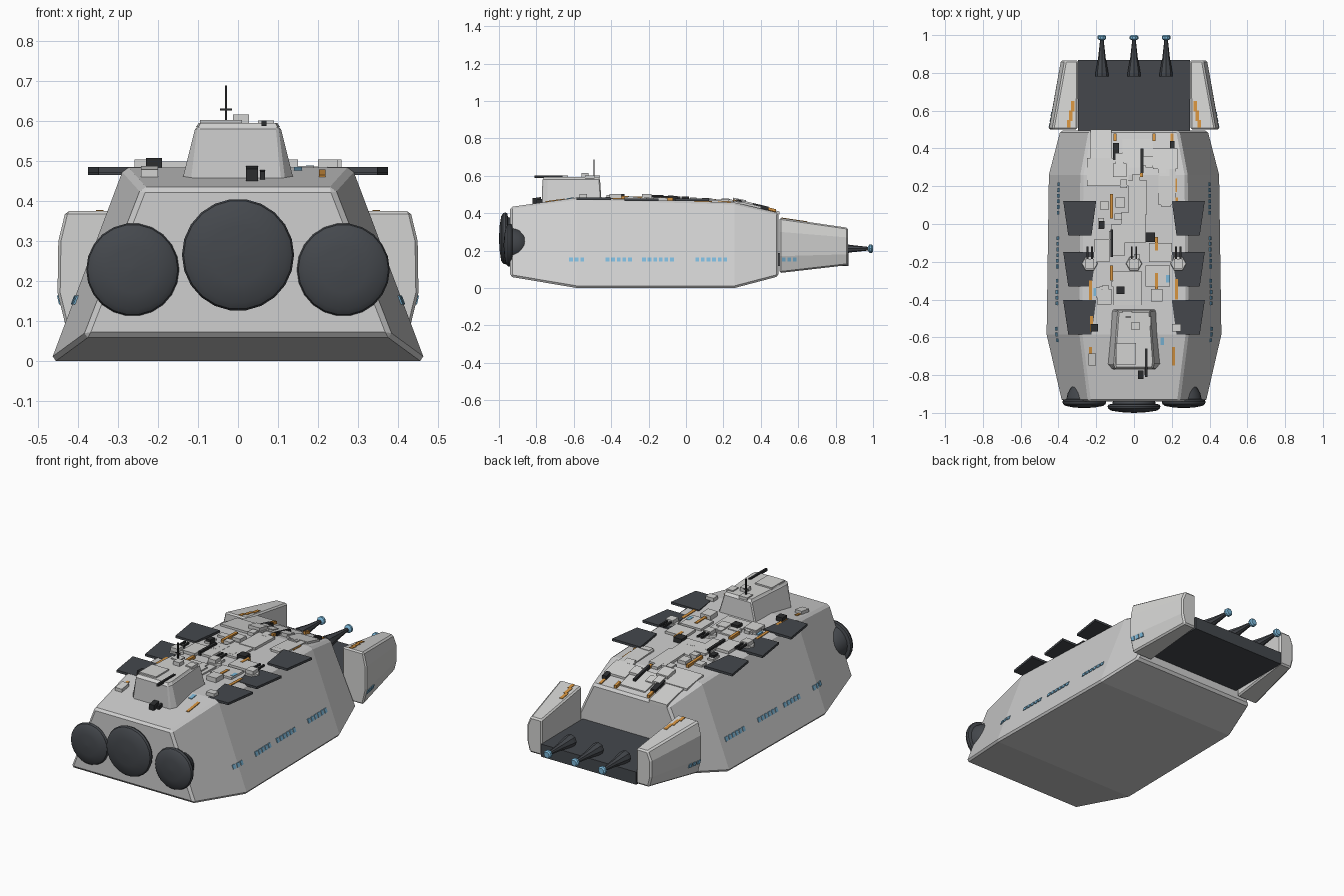
import bpy, bmesh, math, random
from mathutils import Vector, Matrix

random.seed(4)


def material(name, rgb):
    m = bpy.data.materials.new(name)
    m.diffuse_color = (*rgb, 1)
    return m


HULL = material("hull grey", (0.62, 0.62, 0.62))
PLATE = material("plate grey", (0.65, 0.65, 0.64))
DARK = material("dark slate", (0.058, 0.064, 0.073))
BLACK = material("near black", (0.025, 0.026, 0.028))
ORANGE = material("orange", (0.66, 0.29, 0.05))
BLUE = material("window blue", (0.2, 0.48, 0.7))


def finish(name, bm, mat, bevel=0, smooth=False):
    bmesh.ops.recalc_face_normals(bm, faces=bm.faces)
    me = bpy.data.meshes.new(name)
    bm.to_mesh(me)
    bm.free()
    me.materials.append(mat)
    ob = bpy.data.objects.new(name, me)
    bpy.context.collection.objects.link(ob)
    if bevel:
        b = ob.modifiers.new("edge", "BEVEL")
        b.width, b.segments, b.limit_method = bevel, 1, "ANGLE"
        b.angle_limit = math.radians(35)
    if smooth:
        bpy.context.view_layer.objects.active = ob
        ob.select_set(True)
        bpy.ops.object.shade_smooth_by_angle(angle=math.radians(35))
        ob.select_set(False)
    return ob


def loft(bm, rings):
    """Skin closed rings of equal length and cap both ends."""
    vs = [[bm.verts.new(p) for p in r] for r in rings]
    n = len(vs[0])
    for a, b in zip(vs, vs[1:]):
        for i in range(n):
            bm.faces.new((a[i], a[(i + 1) % n], b[(i + 1) % n], b[i]))
    bm.faces.new(vs[0])
    bm.faces.new(vs[-1])


def box(bm, x1, x2, y1, y2, z1, z2):
    loft(bm, [[(x1, y1, z), (x2, y1, z), (x2, y2, z), (x1, y2, z)] for z in (z1, z2)])


def lathe(bm, profile, x, z, n):
    """Turn (y, radius) points about a line along y."""
    loft(bm, [[(x + r * math.cos(2 * math.pi * i / n), y, z + r * math.sin(2 * math.pi * i / n))
               for i in range(n)] for y, r in profile])


# Hull stations: y, bottom z, bottom half width, top z, top half width
STATIONS = [(-0.94, 0.06, 0.385, 0.433, 0.24), (-0.585, 0.0, 0.467, 0.483, 0.285),
            (0.26, 0.0, 0.455, 0.457, 0.28), (0.495, 0.062, 0.395, 0.402, 0.235)]


def station(y):
    for a, b in zip(STATIONS, STATIONS[1:]):
        if y <= b[0] or b is STATIONS[-1]:
            t = (y - a[0]) / (b[0] - a[0])
            return [p + (q - p) * t for p, q in zip(a, b)]


def deck(y):
    return station(y)[3]


bm = bmesh.new()
loft(bm, [[(-w, y, zb), (w, y, zb), (v, y, zt), (-v, y, zt)] for y, zb, w, zt, v in STATIONS])
finish("hull", bm, HULL, bevel=0.012)

# Rear side pods
for s in (-1, 1):
    bm = bmesh.new()
    loft(bm, [[(s * x, y, z) for x, z in pts] for y, pts in (
        (0.5, [(0.3, 0.08), (0.43, 0.08), (0.452, 0.17), (0.45, 0.3), (0.432, 0.375), (0.3, 0.375)]),
        (0.865, [(0.295, 0.122), (0.372, 0.122), (0.387, 0.18), (0.387, 0.27), (0.365, 0.322), (0.295, 0.322)]))])
    finish("side_pod", bm, PLATE, bevel=0.008)

# Rear platform with three spikes
bm = bmesh.new()
box(bm, -0.297, 0.297, 0.48, 0.868, 0.117, 0.188)
finish("rear_platform", bm, DARK)
for x in (-0.17, 0, 0.17):
    bm = bmesh.new()
    lathe(bm, [(0.78, 0.034), (0.8, 0.034), (0.88, 0.02), (0.98, 0.009)], x, 0.21, 8)
    finish("spike", bm, DARK)
    bm = bmesh.new()
    lathe(bm, [(0.972, 0.01), (0.98, 0.023), (0.993, 0.023), (1.0, 0.016)], x, 0.21, 10)
    finish("spike_tip", bm, BLUE)

# Front engine bells
for x, z, r, y0 in ((0, 0.265, 0.14, -1.0), (-0.263, 0.228, 0.116, -0.975), (0.263, 0.228, 0.116, -0.975)):
    bm = bmesh.new()
    prof = [(0.0, 0.03), (0.004, 0.5), (0.012, 0.86), (0.022, 0.97), (0.034, 1.0), (0.044, 0.97),
            (0.048, 0.82), (0.08, 0.76), (0.11, 0.6), (0.13, 0.4), (0.143, 0.05)]
    lathe(bm, [(y0 + dy, r * k) for dy, k in prof], x, z, 22)
    finish("engine_bell", bm, DARK, smooth=True)

# Command tower
base = [(-0.115, -0.77), (0.115, -0.77), (0.142, -0.74), (0.125, -0.45), (-0.125, -0.45), (-0.142, -0.74)]
top = [(-0.1, -0.768), (0.1, -0.768), (0.106, -0.74), (0.085, -0.46), (-0.085, -0.46), (-0.106, -0.74)]
bm = bmesh.new()
loft(bm, [[(x, y, 0.44) for x, y in base], [(x, y, 0.585) for x, y in top]])
finish("command_tower", bm, HULL, bevel=0.006)
bm = bmesh.new()
loft(bm, [[(x * k, -0.6 + (y + 0.6) * k, z) for x, y in top] for z, k in ((0.584, 0.99), (0.594, 0.93))])
box(bm, -0.095, 0.01, -0.745, -0.63, 0.59, 0.602)
box(bm, -0.012, 0.028, -0.56, -0.52, 0.59, 0.615)
box(bm, 0.05, 0.09, -0.54, -0.49, 0.585, 0.6)
box(bm, -0.06, -0.01, -0.51, -0.46, 0.585, 0.6)
finish("tower_roof_plates", bm, PLATE)
bm = bmesh.new()
box(bm, -0.033, -0.027, -0.495, -0.489, 0.585, 0.688)
box(bm, -0.045, -0.015, -0.495, -0.489, 0.625, 0.63)
box(bm, 0.059, 0.071, -0.81, -0.66, 0.587, 0.601)
finish("antenna_and_rod", bm, BLACK)

# Radiator fins, mirrored, overhanging the hull edges
for y in (-0.06, -0.33, -0.585):
    for s in (-1, 1):
        bm = bmesh.new()
        fin = [(0.225, y), (0.348, y), (0.375, y + 0.183), (0.2, y + 0.183)]
        z = max(0.47, deck(y) - 0.006)
        loft(bm, [[(s * a, b, h) for a, b in fin] for h in (z - 0.006, z + 0.007)])
        finish("radiator_fin", bm, DARK)

# Twin gun mounts
for x in (-0.235, 0, 0.235):
    z = deck(-0.21)
    bm = bmesh.new()
    loft(bm, [[(x + r * math.cos(i * math.pi / 3), -0.21 + r * math.sin(i * math.pi / 3), h)
               for i in range(6)] for h, r in ((z - 0.01, 0.046), (z + 0.012, 0.04))])
    box(bm, x - 0.023, x + 0.023, -0.235, -0.185, z, z + 0.032)
    finish("gun_mount", bm, PLATE)
    bm = bmesh.new()
    for d in (-0.012, 0.012):
        box(bm, x + d - 0.005, x + d + 0.005, -0.186, -0.12, z + 0.016, z + 0.026)
    finish("gun_barrels", bm, BLACK)


def deck_boxes(name, mat, rows):
    """Boxes lying on the sloping deck: x1, x2, y1, y2, height."""
    bm = bmesh.new()
    for x1, x2, y1, y2, h in rows:
        lo, hi = deck(y1), deck(y2)
        loft(bm, [[(x1, y1, lo + d), (x2, y1, lo + d), (x2, y2, hi + d), (x1, y2, hi + d)]
                  for d in (-0.008, h)])
    finish(name, bm, mat)


deck_boxes("deck_plates", PLATE, [
    (-0.23, -0.12, 0.35, 0.5, 0.008), (-0.25, -0.03, 0.2, 0.35, 0.012), (-0.03, 0.07, 0.05, 0.23, 0.014),
    (0.1, 0.23, 0.29, 0.4, 0.012), (0.13, 0.22, 0.1, 0.29, 0.01), (-0.07, 0.06, -0.1, 0.06, 0.011),
    (-0.21, -0.13, -0.2, -0.08, 0.016), (-0.12, -0.05, -0.17, 0.0, 0.012), (-0.11, 0.04, -0.43, -0.25, 0.008),
    (0.06, 0.19, -0.33, -0.22, 0.012), (0.08, 0.2, -0.2, -0.1, 0.014), (-0.06, 0.1, 0.3, 0.45, 0.007)])
deck_boxes("deck_crates", PLATE, [
    (-0.11, -0.04, 0.25, 0.32, 0.026), (-0.195, -0.12, -0.425, -0.345, 0.02), (0.09, 0.15, -0.41, -0.345, 0.026),
    (-0.242, -0.2, -0.75, -0.685, 0.018), (0.2, 0.25, -0.57, -0.53, 0.02), (0.06, 0.1, 0.3, 0.36, 0.02)])
deck_boxes("deck_machinery", BLACK, [
    (-0.11, -0.08, 0.34, 0.43, 0.016), (0.035, 0.05, 0.27, 0.4, 0.02), (0.06, 0.11, -0.095, -0.045, 0.026),
    (-0.092, -0.05, -0.37, -0.33, 0.026), (-0.23, -0.19, -0.57, -0.53, 0.024), (-0.185, -0.155, -0.025, 0.015, 0.024),
    (-0.125, -0.11, -0.175, -0.03, 0.024), (0.02, 0.05, -0.82, -0.775, 0.03), (0.055, 0.068, -0.8, -0.7, 0.02),
    (0.19, 0.215, 0.4, 0.44, 0.02)])
small = []
for _ in range(26):
    x, y = random.uniform(-0.19, 0.19), random.uniform(-0.4, 0.42)
    a, b = random.uniform(0.012, 0.03), random.uniform(0.012, 0.03)
    small.append((x - a, x + a, y - b, y + b, random.uniform(0.01, 0.02)))
deck_boxes("small_deck_boxes", PLATE, small)

# Painted deck markings: x, start y, end y
MARKS = [(-0.12, 0.03, 0.16), (-0.23, -0.43, -0.3), (-0.225, -0.57, -0.47), (-0.12, -0.3, -0.22),
         (0.12, -0.35, -0.26), (0.225, 0.04, 0.14), (0.225, -0.4, -0.29), (0.21, -0.75, -0.65),
         (0.105, 0.44, 0.48), (-0.1, 0.44, 0.48), (0.04, 0.25, 0.27), (0.12, -0.14, -0.07),
         (-0.23, -0.7, -0.65), (0.2, 0.42, 0.48), (0.22, 0.17, 0.24)]
deck_boxes("orange_markings", ORANGE,
           [(x - 0.008, x + 0.008, a, b, 0.016 if abs(x) < 0.2 else 0.004) for x, a, b in MARKS])
deck_boxes("blue_hatches", BLUE, [(-0.215, -0.19, -0.38, -0.34, 0.006), (0.17, 0.19, -0.31, -0.27, 0.014),
                                  (0.14, 0.16, -0.64, -0.6, 0.004)])

# Orange stepped stripe on each pod top
bm = bmesh.new()
for s in (-1, 1):
    for x, y1, y2 in ((0.345, 0.51, 0.55), (0.335, 0.545, 0.6), (0.325, 0.595, 0.65)):
        z = [0.375 - 0.053 * (y - 0.5) / 0.365 for y in (y1, y2)]
        x1, x2 = sorted((s * (x - 0.009), s * (x + 0.009)))
        loft(bm, [[(x1, y1, z[0] + d), (x2, y1, z[0] + d), (x2, y2, z[1] + d), (x1, y2, z[1] + d)]
                  for d in (-0.003, 0.003)])
finish("pod_stripes", bm, ORANGE)


# Window rows along the sloping sides
def side_x(y, z):
    if y > 0.5:
        return 0.43 + 0.022 * (z - 0.08) / 0.09 - 0.063 * (y - 0.5) / 0.365
    _, zb, w, zt, v = station(y)
    return w + (v - w) * (z - zb) / (zt - zb)


bm = bmesh.new()
for start, count in ((-0.625, 3), (-0.43, 5), (-0.235, 6), (0.05, 6), (0.512, 3)):
    for i in range(count):
        y = start + i * 0.03
        for s in (-1, 1):
            loft(bm, [[(s * (side_x(b, c) + d), b, c) for b, c in
                       ((y, 0.141), (y + 0.02, 0.141), (y + 0.02, 0.163), (y, 0.163))]
                      for d in (-0.004, 0.004)])
finish("side_windows", bm, BLUE)
